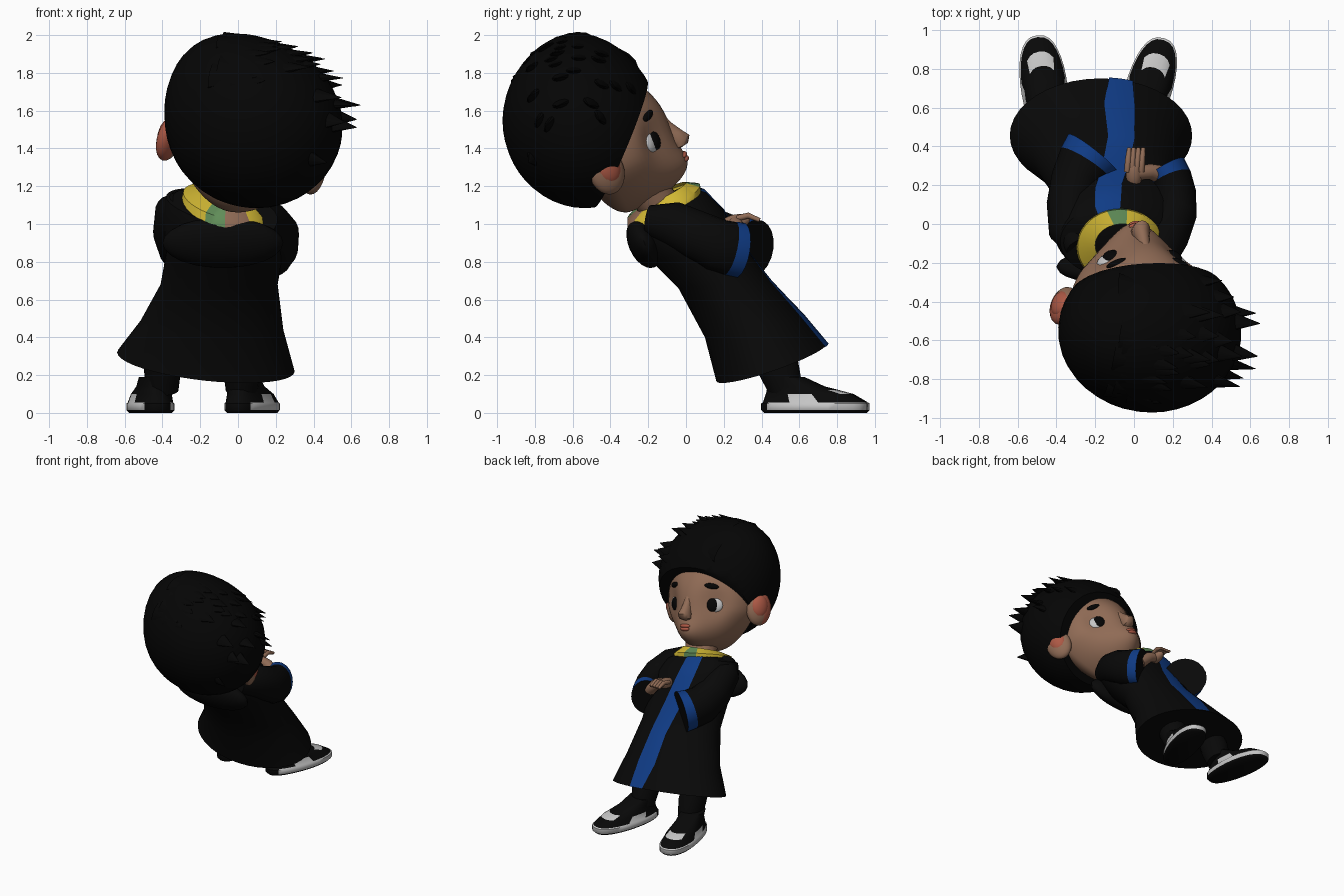
import bpy, bmesh, random
from math import sin, cos, pi, radians, exp, sqrt, copysign
from mathutils import Vector, Matrix

if "Cube" in bpy.data.objects:
    bpy.data.objects.remove(bpy.data.objects["Cube"])


def material(name, rgb):
    m = bpy.data.materials.new(name)
    m.use_nodes = True
    m.diffuse_color = (*rgb, 1)
    bsdf = next(n for n in m.node_tree.nodes if n.type == 'BSDF_PRINCIPLED')
    bsdf.inputs["Base Color"].default_value = (*rgb, 1)
    bsdf.inputs["Roughness"].default_value = 0.8
    return m


BLACK = material("black cloth", (.0025, .0025, .0025))
HAIR = material("black hair", (.0015, .0015, .0015))
SKIN = material("brown skin", (.28, .148, .092))
RED = material("warm red", (.42, .1, .06))
BLUE = material("blue trim", (.005, .045, .24))
YELLOW = material("yellow collar", (.66, .49, .035))
GREEN = material("green collar", (.12, .27, .1))
WHITE = material("off white", (.56, .56, .56))


def finish(name, bm, mats, matrix=Matrix()):
    bmesh.ops.recalc_face_normals(bm, faces=bm.faces[:])
    for f in bm.faces:
        f.smooth = True
    me = bpy.data.meshes.new(name)
    bm.to_mesh(me)
    bm.free()
    for m in mats:
        me.materials.append(m)
    ob = bpy.data.objects.new(name, me)
    ob.matrix_world = matrix
    bpy.context.collection.objects.link(ob)
    bpy.context.view_layer.objects.active = ob
    bpy.ops.object.select_all(action='DESELECT')
    ob.select_set(True)
    bpy.ops.object.shade_smooth_by_angle(angle=radians(50))


def loft(name, rings, mats, rule=lambda i, t: 0, matrix=Matrix(), caps=True):
    """Skin a list of closed rings; rule(ring, angle) picks the material."""
    bm = bmesh.new()
    rows = [[bm.verts.new(p) for p in ring] for ring in rings]
    n = len(rows[0])
    for i in range(len(rows) - 1):
        for j in range(n):
            k = (j + 1) % n
            f = bm.faces.new((rows[i][j], rows[i][k], rows[i + 1][k], rows[i + 1][j]))
            f.material_index = rule(i, (j + .5) * 2 * pi / n)
    if caps:
        bm.faces.new(rows[0])
        bm.faces.new(rows[-1])
    finish(name, bm, mats, matrix)


def tube(name, path, mats, rule=lambda i, t: 0, n=20):
    """Path entries: position, side radius, upright radius."""
    pts = [Vector(p[0]) for p in path]
    rings = []
    for i, (_, rs, ru) in enumerate(path):
        d = (pts[min(i + 1, len(pts) - 1)] - pts[max(i - 1, 0)]).normalized()
        side = d.cross(Vector((0, .01, 1))).normalized()
        up = side.cross(d)
        rings.append([pts[i] + side * rs * cos(2 * pi * j / n) + up * ru * sin(2 * pi * j / n)
                      for j in range(n)])
    loft(name, rings, mats, rule)


def ball(name, pos, size, mats, rot=Matrix(), base=Matrix(), rule=None):
    bm = bmesh.new()
    bmesh.ops.create_uvsphere(bm, u_segments=24, v_segments=12, radius=1)
    bmesh.ops.scale(bm, vec=size, verts=bm.verts[:])
    if rule:
        for f in bm.faces:
            f.material_index = rule(f.calc_center_median())
    finish(name, bm, mats, base @ Matrix.Translation(pos) @ rot)


# Robe: each ring spans a front and a back point, leaning backwards
def on_oval(ring, a, grow=1):
    (fy, fz), (by, bz), cx, hw, tilt = ring
    c, s = cos(a) * grow, sin(a) * grow
    return Vector((cx + hw * c, (fy + by) / 2 + s * (fy - by) / 2,
                   (fz + bz) / 2 + s * (fz - bz) / 2 - tilt * c))


def ovals(rings, n=40):
    return [[on_oval(r, 2 * pi * j / n) for j in range(n)] for r in rings]


ROBE = [((.75, .37), (.16, .17), -.17, .47, .05),
        ((.62, .52), (.10, .40), -.14, .38, .02),
        ((.45, .70), (-.04, .66), -.1, .31, 0),
        ((.31, .88), (-.19, .81), -.07, .31, 0),
        ((.2, 1.07), (-.28, .95), -.08, .33, .04),
        ((.1, 1.17), (-.28, 1.0), -.09, .29, .06),
        ((.03, 1.19), (-.22, 1.05), -.07, .17, .04)]
loft("robe", ovals(ROBE), [BLACK])
ball("hood", (-.08, -.22, .9), (.32, .085, .14), [BLACK], Matrix.Rotation(.4, 4, 'X'))

# Blue front trim lying on the robe
TRIM = [(70, 85), (68, 92), (71, 96), (82, 107), (87, 111), (86, 112), (92, 125)]
bm = bmesh.new()
rows = [[bm.verts.new(on_oval(r, radians(low + (high - low) * k / 4), 1.02))
         for k in range(5)] for r, (low, high) in zip(ROBE, TRIM)]
for a, b in zip(rows, rows[1:]):
    for k in range(4):
        bm.faces.new((a[k], a[k + 1], b[k + 1], b[k]))
finish("front_trim", bm, [BLUE])


# Collar with yellow, green and skin toned panels
def collar_paint(i, t):
    deg = t * 180 / pi
    if 78 < deg < 108 or 246 < deg < 268:
        return 1
    return 2 if 268 < deg < 310 else 0


loft("collar", ovals([((.08, 1.17), (-.31, .98), -.07, .23, .05),
                      ((.075, 1.205), (-.31, 1.03), -.07, .22, .05),
                      ((0, 1.22), (-.22, 1.11), -.06, .14, .02)]),
     [YELLOW, GREEN, SKIN], collar_paint, caps=False)
tube("neck", [((-.06, -.1, 1.02), .12, .11), ((-.02, -.17, 1.14), .12, .11),
              ((.02, -.28, 1.28), .14, .14)], [SKIN])

# Wide sleeves folded toward the middle, the cuffs trimmed
SLEEVES = {
    "left": [((.13, -.2, 1.02), .08, .08), ((.16, -.07, 1.0), .12, .12),
             ((.21, .06, .94), .115, .13), ((.21, .16, .89), .11, .14),
             ((.19, .23, .87), .11, .145), ((.16, .28, .86), .115, .15)],
    "right": [((-.28, -.12, 1.12), .07, .07), ((-.32, -.03, 1.06), .12, .12),
              ((-.33, .1, .96), .12, .14), ((-.3, .22, .9), .13, .15),
              ((-.25, .31, .88), .15, .15), ((-.21, .36, .87), .165, .155)]}
for side, path in SLEEVES.items():
    tube(side + "_sleeve", path, [BLACK, BLUE], lambda i, t: int(i == 4))

# Visible hand over the crossed arms
tube("forearm", [((.15, .25, .92), .05, .05), ((.08, .27, .98), .04, .04),
                 ((.01, .26, 1.01), .035, .035)], [SKIN], n=12)
ball("hand", (0, .26, 1.01), (.042, .08, .04), [SKIN], Matrix.Rotation(.2, 4, 'X'))
for k in range(4):
    x = -.035 + k * .024
    tube("finger", [((x, .27, 1.03), .016, .016), ((x + .005, .33, 1.045), .016, .016),
                    ((x + .01, .39, 1.02), .011, .011)], [SKIN], n=8)

# Legs and blunt toed shoes
SHOE = [(0, 0, .275, .105), (.015, 0, .29, .12), (.05, 0, .29, .12), (.056, 0, .28, .113),
        (.1, -.03, .235, .103), (.12, -.065, .195, .095), (.14, -.1, .15, .088),
        (.19, -.16, .1, .085)]


def shoe_paint(i, t):
    if i in (1, 2):
        return int(sin(t) > -.8)
    if i == 3:
        return int(-.4 < sin(t) < .2 and abs(cos(t)) > .8)
    return int(i == 4 and sin(t) > .8)


for side, x, y, yaw, leg in (("left", .07, .68, -17, .02), ("right", -.46, .685, 8, -.4)):
    rings = [[Vector((hw * (1 + .08 * sin(a)) * copysign(abs(cos(a)) ** .8, cos(a)),
                      cy + hl * sin(a), z))
              for a in (2 * pi * j / 32 for j in range(32))] for z, cy, hl, hw in SHOE]
    loft(side + "_shoe", rings, [BLACK, WHITE], shoe_paint,
         Matrix.Translation((x, y, 0)) @ Matrix.Rotation(radians(yaw), 4, 'Z'))
    tube(side + "_leg", [((leg, .53, .12), .085, .09), ((leg, .49, .24), .1, .11),
                         ((leg, .4, .45), .1, .1)], [BLACK])

# Head frame: rolled sideways and pitched back
HEAD = (Matrix.Translation((.03, -.42, 1.42)) @ Matrix.Rotation(radians(13), 4, 'Y')
        @ Matrix.Rotation(radians(20), 4, 'X'))


def bulge(x, z):
    chin = .105 * exp(-(x / .17) ** 2 - ((z + .275) / .13) ** 2)
    socket = .055 * exp(-((abs(x) - .2) / .09) ** 2 - ((z + .02) / .13) ** 2)
    return chin - socket


def face_y(x, z):
    return .35 * sqrt(max(0, 1 - (x / .36) ** 2 - (z / .38) ** 2)) + bulge(x, z)


# Face: chin and eye sockets pressed into a ball, narrowing to the jaw
bm = bmesh.new()
bmesh.ops.create_uvsphere(bm, u_segments=56, v_segments=36, radius=1)
bmesh.ops.scale(bm, vec=(.36, .35, .38), verts=bm.verts[:])
for v in bm.verts:
    if v.co.y > 0:
        v.co.y += bulge(v.co.x, v.co.z) * min(1, v.co.y / .12)
    else:
        v.co.y *= .5
    if v.co.z < -.08:
        v.co.x *= 1 + .7 * (v.co.z + .08)
finish("face", bm, [SKIN], HEAD)

# Upturned nose rising out of the brow
rings = [[Vector((w * cos(a), y + d * sin(a), z)) for a in (2 * pi * j / 16 for j in range(16))]
         for z, y, w, d in ((-.15, .33, .02, .03), (-.135, .36, .045, .05),
                            (-.1, .37, .048, .06), (-.06, .35, .035, .05),
                            (0, .33, .028, .03), (.08, .31, .025, .02))]
loft("nose", rings, [SKIN], matrix=HEAD)
for z, w in ((-.19, .045), (-.213, .04)):
    ball("lip", (0, face_y(0, z) - .008, z), (w, .02, .016), [RED], base=HEAD)

for s, side in ((1, "left"), (-1, "right")):
    turn = Matrix.Rotation(-s * .48, 4, 'Z')
    ball(side + "_eye", (s * .183, face_y(.183, -.03) - .01, -.03), (.058, .026, .055),
         [WHITE], turn, HEAD)
    ball(side + "_iris", (s * .17, face_y(.17, -.03) + .001, -.03), (.044, .022, .05),
         [HAIR], turn, HEAD)
    ball(side + "_brow", (s * .17, face_y(.17, .11), .11), (.055, .016, .021),
         [HAIR], turn @ Matrix.Rotation(s * .12, 4, 'Y'), HEAD)
    # Ears with red inner bowls
    fan = Matrix.Rotation(s * .45, 4, 'Z')
    ball(side + "_ear", (s * .39, -.02, -.05), (.055, .1, .128), [SKIN, RED], fan, HEAD,
         lambda c: int(s < 0 and c.y < -.02))
    ball(side + "_inner_ear", (s * .408, -.005, -.035), (.042, .07, .088), [RED], fan, HEAD)

# Hair cap, fuller on one upper side and sliced along the hairline
CENTRE, SIZE = Vector((.03, -.085, .155)), Vector((.47, .415, .445))
SLICE = Vector((0, 1, -.95)).normalized()
HAIRLINE = Vector((0, .09, 0))
FULL = Vector((-.72, .2, .66))


def on_hair(n, depth=1):
    p = Vector((n.x * SIZE.x, n.y * SIZE.y, n.z * SIZE.z)) * depth
    return CENTRE + p + FULL * .07 * max(0, n.dot(FULL)) ** 3


bm = bmesh.new()
bmesh.ops.create_uvsphere(bm, u_segments=40, v_segments=24, radius=1)
for v in bm.verts:
    v.co = on_hair(v.co.normalized())
bmesh.ops.bisect_plane(bm, geom=bm.verts[:] + bm.edges[:] + bm.faces[:],
                       plane_co=HAIRLINE, plane_no=SLICE, clear_outer=True)
bmesh.ops.holes_fill(bm, edges=[e for e in bm.edges if e.is_boundary])
finish("hair_cap", bm, [HAIR], HEAD)

# Broad flat locks swept to one side
random.seed(7)
FLOW = Vector((.8, -.08, .08))
bm = bmesh.new()
made = 0
while made < 34:
    n = Vector((random.gauss(0, 1), random.gauss(0, 1), random.gauss(.6, 1))).normalized()
    p = on_hair(n, .94)
    if (n.z < -.1 or n.y < -.75 or n.dot(FLOW) < -.3
            or (p - HAIRLINE).dot(SLICE) > -.05):
        continue
    d = (n * .2 + FLOW).normalized()
    across = d.cross(n).normalized()
    frame = Matrix((across, d.cross(across), d)).transposed().to_4x4()
    length = random.uniform(.17, .26)
    bmesh.ops.create_cone(bm, segments=10, radius1=.09, radius2=.002, depth=length,
                          matrix=Matrix.Translation(p + d * length * .12) @ frame
                          @ Matrix.Diagonal((1, .45, 1, 1)))
    made += 1
finish("hair_locks", bm, [HAIR], HEAD)
